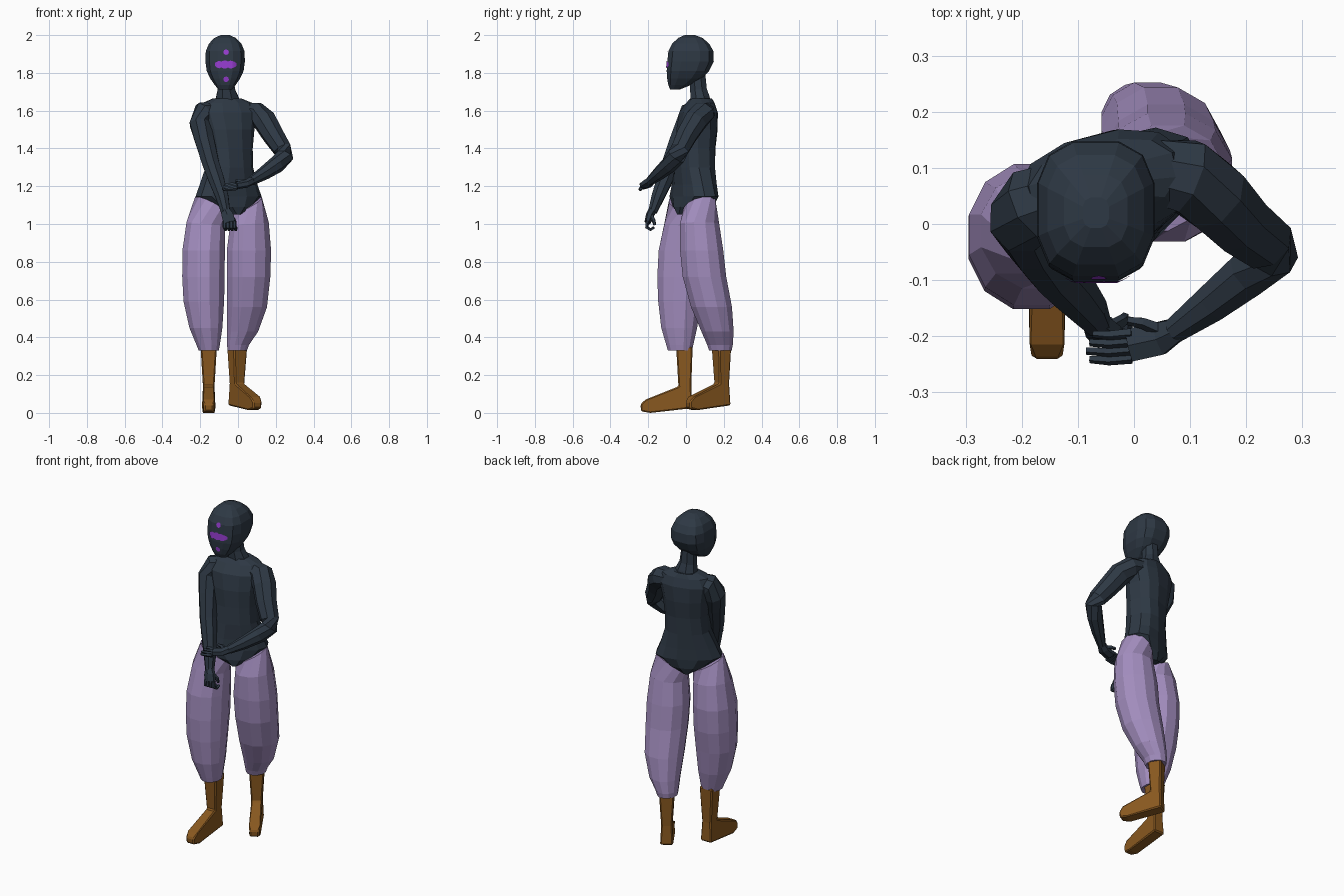
import bpy, bmesh, math
from mathutils import Vector
from mathutils.bvhtree import BVHTree


def material(name, rgb):
    m = bpy.data.materials.new(name)
    m.diffuse_color = (*rgb, 1)
    return m


SLATE = material("dark slate", (0.027, 0.040, 0.058))
LILAC = material("lilac cloth", (0.366, 0.270, 0.520))
BROWN = material("brown leather", (0.250, 0.098, 0.014))
VIOLET = material("violet marking", (0.30, 0.045, 0.62))


def finish(name, bm, mat):
    bmesh.ops.recalc_face_normals(bm, faces=bm.faces)
    me = bpy.data.meshes.new(name)
    bm.to_mesh(me)
    ob = bpy.data.objects.new(name, me)
    bpy.context.collection.objects.link(ob)
    me.materials.append(mat)
    return ob


def power(c, p):
    return math.copysign(abs(c) ** p, c)


def skin(rings):
    """Closed mesh through a list of rings of points."""
    bm = bmesh.new()
    vs = [[bm.verts.new(p) for p in r] for r in rings]
    n = len(vs[0])
    for lo, hi in zip(vs, vs[1:]):
        for i in range(n):
            j = (i + 1) % n
            bm.faces.new((lo[i], lo[j], hi[j], hi[i]))
    bm.faces.new(vs[0])
    bm.faces.new(vs[-1])
    return bm


def stack(sections, sides, p=1.0):
    """Level rings: (x, y, z, half width, half depth, turn, tilt)."""
    rings = []
    for x, y, z, a, b, turn, tilt in sections:
        c, s = math.cos(math.radians(turn)), math.sin(math.radians(turn))
        ring = []
        for i in range(sides):
            t = 2 * math.pi * (i + 0.5) / sides
            u, v = power(math.cos(t), p), power(math.sin(t), p)
            ring.append((x + a * u * c - b * v * s,
                         y + a * u * s + b * v * c, z + tilt * u))
        rings.append(ring)
    return skin(rings)


def tube(pts, sides, ref):
    """Rings square to a path: (x, y, z, half width, half thickness)."""
    rings, ps = [], [Vector(q[:3]) for q in pts]
    for i, q in enumerate(pts):
        t = (ps[min(i + 1, len(ps) - 1)] - ps[max(i - 1, 0)]).normalized()
        u = t.cross(Vector(ref)).normalized()
        v = u.cross(t)
        rings.append([ps[i] + u * q[3] * math.cos(k) + v * q[4] * math.sin(k)
                      for k in (2 * math.pi * (j + 0.5) / sides for j in range(sides))])
    return skin(rings)


# Head, boxy oval tapering to the chin
head_bm = stack([(-.068, y, z, a, b, 0, 0) for y, z, a, b in (
    (-.058, 1.712, .036, .026), (-.035, 1.735, .056, .060),
    (-.008, 1.77, .081, .094), (.010, 1.81, .100, .115),
    (.024, 1.86, .107, .126), (.026, 1.915, .105, .122),
    (.025, 1.955, .088, .100), (.023, 1.985, .058, .066),
    (.02, 2.0, .024, .028))], 12, 0.7)
face_tree = BVHTree.FromBMesh(head_bm)
finish("head", head_bm, SLATE)

# Neck
finish("neck", tube([(-.056, .080, 1.62, .085, .060), (-.058, .074, 1.67, .064, .054),
                     (-.062, .066, 1.71, .050, .048), (-.064, .06, 1.79, .044, .046)],
                    8, (0, 1, 0)), SLATE)

# Torso, turned at the hips and coming to a narrow crotch
finish("torso", stack([(x, y, z, a, b, turn, 0) for x, y, z, a, b, turn in (
    (-.038, .035, 1.05, .032, .090, 28), (-.043, .038, 1.09, .115, .100, 28),
    (-.050, .042, 1.145, .187, .098, 28), (-.050, .044, 1.21, .160, .097, 27),
    (-.046, .047, 1.30, .127, .100, 24), (-.046, .052, 1.40, .124, .099, 20),
    (-.050, .058, 1.50, .137, .104, 17), (-.053, .066, 1.59, .158, .096, 14),
    (-.055, .076, 1.64, .135, .070, 13), (-.058, .080, 1.665, .075, .055, 12))],
    12, 0.85), SLATE)

# Arms: one hanging, one folded across the waist
finish("right_arm", tube([
    (-.11, .065, 1.605, .050, .055), (-.180, .035, 1.592, .060, .068),
    (-.200, .010, 1.53, .060, .068), (-.176, -.03, 1.44, .055, .060),
    (-.144, -.080, 1.32, .048, .050), (-.116, -.11, 1.24, .045, .046),
    (-.083, -.150, 1.14, .036, .036), (-.066, -.177, 1.065, .026, .025)],
    8, (0, 1, 0)), SLATE)
finish("left_arm", tube([
    (.02, .098, 1.600, .058, .048), (.095, .085, 1.588, .070, .060),
    (.142, .050, 1.545, .067, .064), (.186, .004, 1.47, .060, .058),
    (.235, -.033, 1.395, .053, .050), (.247, -.052, 1.358, .047, .050),
    (.205, -.088, 1.315, .044, .046), (.140, -.140, 1.27, .036, .037),
    (.072, -.190, 1.228, .024, .025)], 8, (0, 0, 1)), SLATE)

# Hands: palm, four fingers and a thumb each
finish("right_palm", tube([(-.068, -.175, 1.075, .025, .023), (-.055, -.192, 1.045, .036, .021),
                           (-.045, -.203, 1.008, .036, .017)], 6, (0, 1, 0)), SLATE)
finish("left_palm", tube([(.078, -.187, 1.232, .023, .023), (.045, -.204, 1.214, .034, .022),
                          (-.008, -.216, 1.204, .034, .020)], 6, (0, 0, 1)), SLATE)
for i in range(4):
    x, y = -.072 + .018 * i, -.194 - .015 * i
    z = 1.214 - .008 * i
    finish("right_finger", tube([(x, -.204, 1.016, .010, .010), (x, -.208, .982, .010, .010),
                                 (x + .006, -.188, .97, .009, .009),
                                 (x + .01, -.168, .982, .007, .007)], 5, (1, 0, 0)), SLATE)
    finish("left_finger", tube([(-.004, y, z, .010, .011), (-.045, y - .004, z - .006, .009, .010),
                                (-.085 + .006 * abs(i - 2), y - .002, z - .01, .007, .007)],
                               5, (0, 0, 1)), SLATE)
finish("right_thumb", tube([(-.04, -.185, 1.045, .014, .014), (-.02, -.172, 1.02, .011, .011),
                            (-.016, -.165, .995, .008, .008)], 5, (0, 1, 0)), SLATE)
finish("left_thumb", tube([(.05, -.19, 1.220, .014, .014), (.015, -.176, 1.228, .011, .011),
                           (-.012, -.172, 1.228, .008, .008)], 5, (0, 0, 1)), SLATE)

# Baggy trouser legs; the tops slope down to the crotch
legs = {
    "right_trouser_leg": ((-.144, -.008, 1.10, .085, .082, 28, -.045), (-.170, -.012, 1.0, .106, .106, 0, -.01),
                          (-.182, -.019, .86, .116, .130, 0, 0), (-.183, -.026, .72, .116, .130, 0, 0),
                          (-.181, -.034, .59, .111, .117, 0, 0), (-.170, -.036, .45, .090, .098, 0, 0),
                          (-.158, -.033, .36, .064, .074, 0, 0), (-.155, -.032, .33, .055, .066, 0, 0)),
    "left_trouser_leg": ((.042, .072, 1.10, .085, .086, 28, .045), (.060, .072, 1.0, .106, .107, 0, .01),
                         (.058, .083, .86, .121, .118, 0, 0), (.057, .098, .72, .118, .119, 0, 0),
                         (.048, .135, .56, .109, .112, 0, 0), (.024, .167, .43, .085, .088, 0, 0),
                         (.000, .180, .36, .060, .070, 0, 0), (-.004, .182, .33, .053, .062, 0, 0)),
}
for name, rows in legs.items():
    finish(name, stack(rows, 12, 0.95), LILAC)


# Boots: side profile (forward, height) given width, then bevelled
def boot(name, loc, turn, size):
    side = ((-.034, .025), (-.028, .14), (-.035, .35), (.052, .35), (.040, .14),
            (.215, .070), (.241, .045), (.238, .008), (.19, 0))
    bm = skin([[(w * (1.2 if z > .3 else .85 if z == .14 else .7 if f > .23 else 1), -f * size, z)
                for f, z in side] for w in (-.036, .036)])
    ob = finish(name, bm, BROWN)
    ob.location, ob.rotation_euler.z = loc, math.radians(turn)
    bev = ob.modifiers.new("edge", "BEVEL")
    bev.width, bev.segments = .007, 1


boot("right_boot", (-.155, 0, 0), 0, 1.0)
boot("left_boot", (-.008, .194, .015), 31, .90)


# Face markings: thin plates laid on the face
def on_face(x, z):
    hit = face_tree.ray_cast(Vector((x, -1, z)), Vector((0, 1, 0)))[0]
    return hit + Vector((0, -.004, 0))


def marking(name, rings):
    bm = bmesh.new()
    for ring in rings:
        bm.faces.new([bm.verts.new(on_face(x, z)) for x, z in ring])
    bmesh.ops.remove_doubles(bm, verts=bm.verts, dist=1e-5)
    finish(name, bm, VIOLET)


for name, z in (("brow_dot", 1.91), ("chin_dot", 1.766)):
    marking(name, [[(-.063 + .015 * math.cos(k * math.pi / 4), z + .015 * math.sin(k * math.pi / 4))
                    for k in range(8)]])
cols = [(-.123 + .0116 * i, 1.845 - h, 1.845 + h * .9) for i, h in
        enumerate((.008, .016, .021, .016, .022, .023, .017, .022, .020, .015, .008))]
marking("eye_band", [[(a[0], a[1]), (b[0], b[1]), (b[0], b[2]), (a[0], a[2])]
                     for a, b in zip(cols, cols[1:])])
